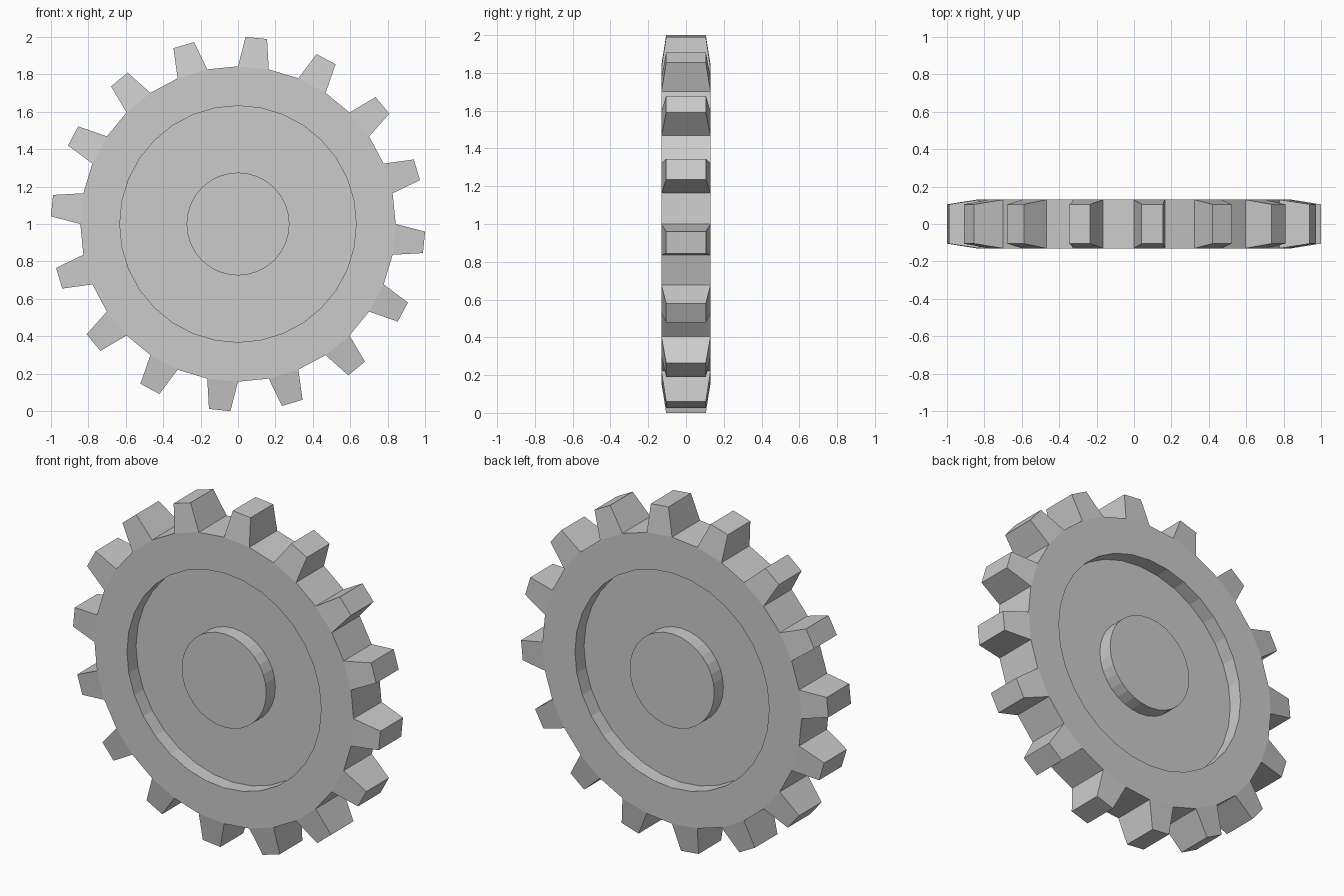
import bpy, bmesh
from math import sin, cos, radians, tau
from mathutils import Vector

if "Cube" in bpy.data.objects:
    bpy.data.objects.remove(bpy.data.objects["Cube"])

SEGMENTS = 32            # two rim segments per tooth: one tooth, one gap
CENTRE = Vector((0, 0, 1))
ROOT_R, TIP_R = 0.843, 1.001
RECESS_R, HUB_R = 0.632, 0.275
HALF, TIP_HALF, FLOOR = 0.13, 0.105, 0.045
TIP_ANGLE = radians(3.3)


def point(r, y, a):
    # angle measured from straight up, towards +x
    return CENTRE + Vector((r * sin(a), y, r * cos(a)))


bm = bmesh.new()

# Wheel body: front hub edge, recess, rim, then mirrored on the back
side = [(HUB_R, HALF), (HUB_R, FLOOR), (RECESS_R, FLOOR), (RECESS_R, HALF), (ROOT_R, HALF)]
profile = [(r, -y) for r, y in side] + side[::-1]
rings = [[bm.verts.new(point(r, y, k * tau / SEGMENTS)) for k in range(SEGMENTS)]
         for r, y in profile]
rim_faces = []
for i in range(len(rings) - 1):
    a, b = rings[i], rings[i + 1]
    for k in range(SEGMENTS):
        n = (k + 1) % SEGMENTS
        face = bm.faces.new((a[k], a[n], b[n], b[k]))
        if i == len(side) - 1:
            rim_faces.append(face)

# Hub caps
bm.faces.new(rings[0])
bm.faces.new(rings[-1])
bmesh.ops.recalc_face_normals(bm, faces=bm.faces[:])

# Teeth: pull out every second rim face and taper its tip
for k in range(0, SEGMENTS, 2):
    mid = (k + 0.5) * tau / SEGMENTS
    across = Vector((cos(mid), 0, -sin(mid)))
    tip = bmesh.ops.extrude_face_region(bm, geom=[rim_faces[k]])
    for v in [g for g in tip["geom"] if isinstance(g, bmesh.types.BMVert)]:
        turn = TIP_ANGLE if (v.co - CENTRE).dot(across) > 0 else -TIP_ANGLE
        v.co = point(TIP_R, TIP_HALF if v.co.y > 0 else -TIP_HALF, mid + turn)
    if rim_faces[k].is_valid:
        bm.faces.remove(rim_faces[k])

bmesh.ops.recalc_face_normals(bm, faces=bm.faces[:])
mesh = bpy.data.meshes.new("gear_wheel")
bm.to_mesh(mesh)
bm.free()
gear = bpy.data.objects.new("gear_wheel", mesh)
bpy.context.collection.objects.link(gear)
